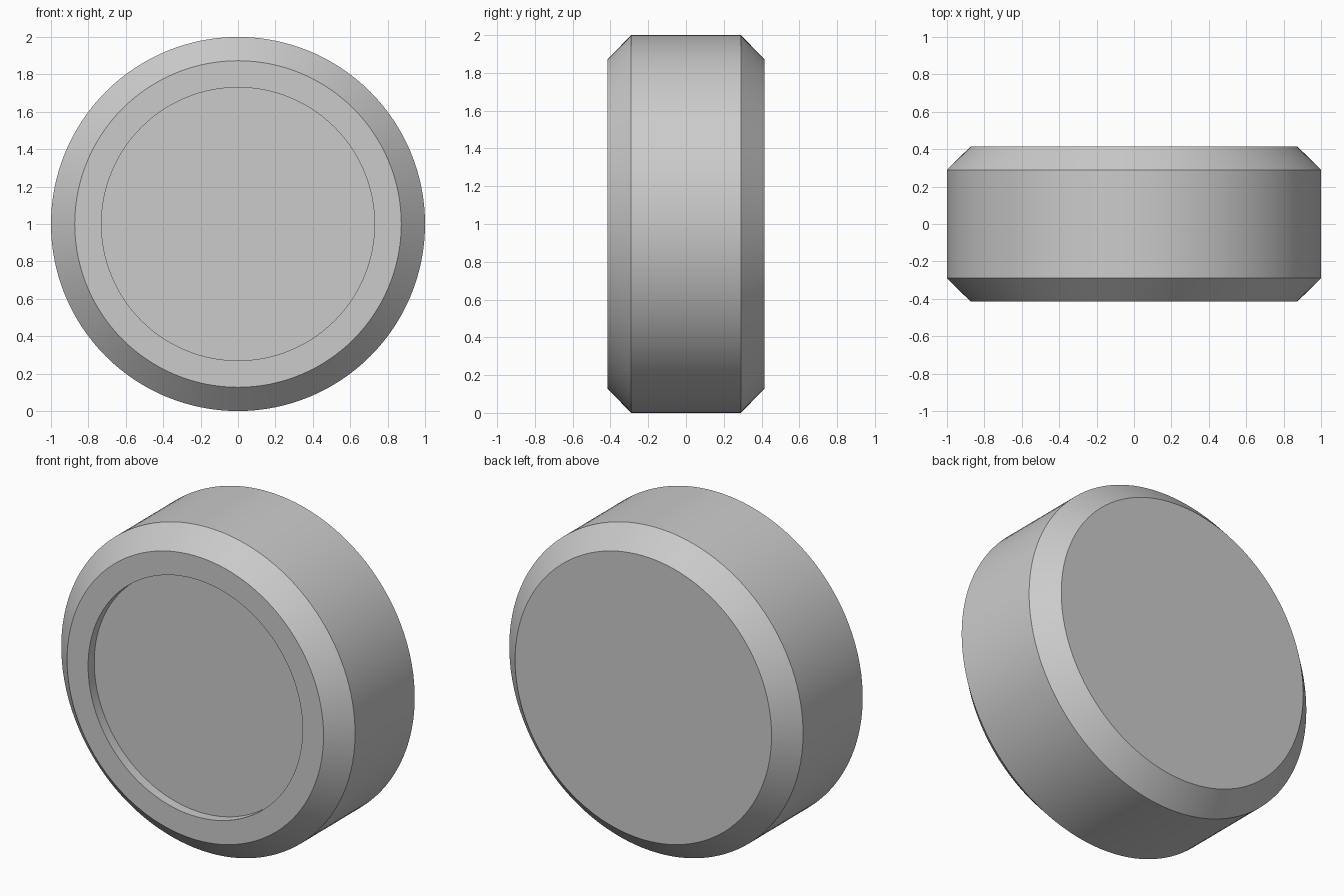
import bpy, bmesh, math

if "Cube" in bpy.data.objects:
    bpy.data.objects.remove(bpy.data.objects["Cube"])

SEGMENTS = 128

# Profile as (radius, y), from the recessed front floor round to the flat back
PROFILE = [(0.73, -0.355), (0.73, -0.415), (0.873, -0.415),
           (1.0, -0.29), (1.0, 0.29), (0.873, 0.415)]


def lathe(name, profile, centre_z):
    """Revolve a profile about the y axis and cap both ends."""
    bm = bmesh.new()
    rings = []
    for r, y in profile:
        rings.append([bm.verts.new((r * math.cos(a), y, centre_z + r * math.sin(a)))
                      for a in (2 * math.pi * i / SEGMENTS for i in range(SEGMENTS))])
    for a, b in zip(rings, rings[1:]):
        for i in range(SEGMENTS):
            j = (i + 1) % SEGMENTS
            bm.faces.new((a[i], a[j], b[j], b[i]))
    bm.faces.new(rings[0])
    bm.faces.new(rings[-1])
    bmesh.ops.recalc_face_normals(bm, faces=bm.faces)
    mesh = bpy.data.meshes.new(name)
    bm.to_mesh(mesh)
    bm.free()
    obj = bpy.data.objects.new(name, mesh)
    bpy.context.collection.objects.link(obj)
    return obj


# Chamfered disc with a shallow round recess in its front
disc = lathe("chamfered_disc", PROFILE, 1.0)
bpy.context.view_layer.objects.active = disc
disc.select_set(True)
bpy.ops.object.shade_smooth_by_angle(angle=math.radians(30))
